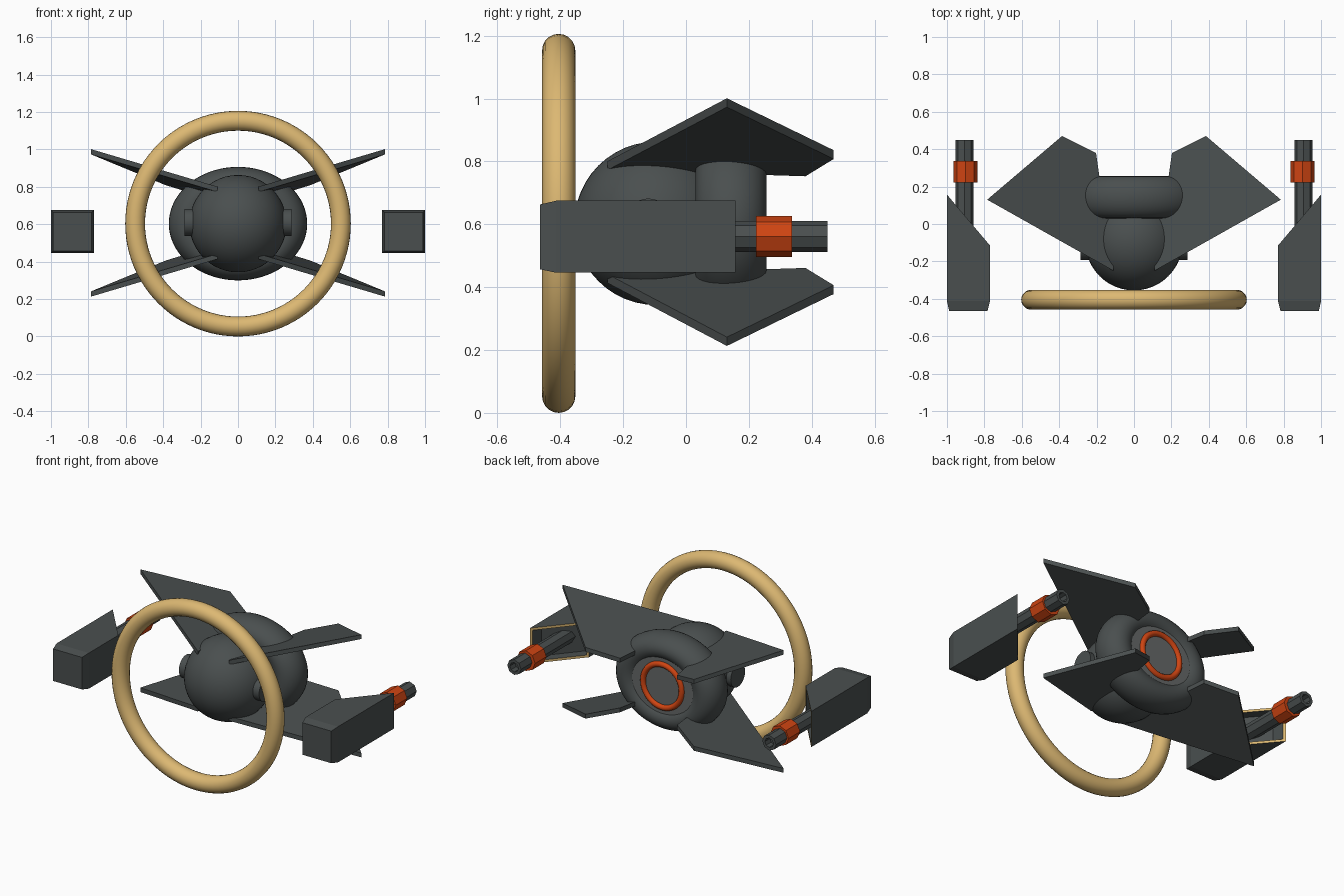
import bpy, bmesh, math
from mathutils import Vector

if "Cube" in bpy.data.objects:
    bpy.data.objects.remove(bpy.data.objects["Cube"])

ZC = 0.603  # height of the main axis


def material(name, rgb):
    m = bpy.data.materials.new(name)
    m.diffuse_color = (*rgb, 1)
    m.use_nodes = True
    m.node_tree.nodes["Principled BSDF"].inputs["Base Color"].default_value = m.diffuse_color
    return m


DARK = material("dark grey", (0.068, 0.078, 0.078))
MID = material("mid grey", (0.13, 0.14, 0.138))
GOLD = material("gold", (0.72, 0.48, 0.17))
ORANGE = material("orange", (0.62, 0.058, 0.006))


def finish(name, mats, smooth=True):
    ob = bpy.context.object
    ob.name = name
    for m in mats:
        ob.data.materials.append(m)
    bpy.ops.object.transform_apply(location=False, rotation=True, scale=True)
    if smooth:
        bpy.ops.object.shade_smooth_by_angle(angle=math.radians(40))
    return ob


def torus(name, y, R, r, mat, scale=(1, 1, 1), segs=(72, 20)):
    bpy.ops.mesh.primitive_torus_add(location=(0, y, ZC), rotation=(math.pi / 2, 0, 0),
                                     major_radius=R, minor_radius=r,
                                     major_segments=segs[0], minor_segments=segs[1])
    bpy.context.object.scale = scale
    return finish(name, [mat])


def from_bmesh(name, bm, mats):
    bmesh.ops.recalc_face_normals(bm, faces=bm.faces)
    me = bpy.data.meshes.new(name)
    bm.to_mesh(me)
    bm.free()
    ob = bpy.data.objects.new(name, me)
    bpy.context.collection.objects.link(ob)
    for m in mats:
        me.materials.append(m)
    return ob


def loft(bm, loops):
    """Skin equal-length loops and cap both ends; returns the last cap."""
    rows = [[bm.verts.new(p) for p in lp] for lp in loops]
    n = len(rows[0])
    for a, b in zip(rows, rows[1:]):
        for i in range(n):
            j = (i + 1) % n
            bm.faces.new((a[i], a[j], b[j], b[i]))
    bm.faces.new(rows[0])
    return bm.faces.new(rows[-1])


# Front ring
torus("front_ring", -0.405, 0.55, 0.053, GOLD, segs=(96, 20))

# Round body
bpy.ops.mesh.primitive_uv_sphere_add(segments=48, ring_count=24, radius=0.26,
                                     location=(0, -0.095, ZC))
finish("body_sphere", [DARK])

# Rear collar with thruster plate and glowing ring
torus("rear_collar", 0.143, 0.27, 0.10, DARK, scale=(1, 0.82, 1.13), segs=(72, 28))
bpy.ops.mesh.primitive_cylinder_add(vertices=48, radius=0.24, depth=0.12,
                                    location=(0, 0.178, ZC), rotation=(math.pi / 2, 0, 0))
bpy.context.object.scale = (1, 0.84, 1)
finish("thruster_plate", [MID])
torus("thruster_ring", 0.238, 0.137, 0.018, ORANGE, segs=(48, 12))

# Round hubs on the body sides
bpy.ops.mesh.primitive_cylinder_add(vertices=32, radius=0.073, depth=0.57,
                                    location=(0, -0.12, 0.609), rotation=(0, math.pi / 2, 0))
finish("side_hubs", [DARK])

# Four slanted wing plates
OUTLINE = [(0.11, -0.25), (0.785, 0.13), (0.385, 0.47), (0.203, 0.38), (0.18, 0.22), (0.10, 0.0)]
for sx, side in ((1, "right"), (-1, "left")):
    for sz, level in ((1, "upper"), (-1, "lower")):
        bm = bmesh.new()
        loops = []
        for t in (-0.014, 0.014):
            loops.append([(sx * x, y, 0.607 + sz * (0.183 + 0.343 * (x - 0.12)
                           - 0.082 * (y + 0.25) + t)) for x, y in OUTLINE])
        loft(bm, loops)
        from_bmesh(f"{level}_{side}_wing", bm, [DARK])


def tube(name, cx, y0, y1, r, mat, hole=0):
    """Eight-sided bar along y, with an optional recess in its rear end."""
    def ring(y, rad):
        return [(cx + rad * math.cos(k * math.pi / 4), y, 0.561 + rad * math.sin(k * math.pi / 4))
                for k in range(8)]
    loops = [ring(y0, r), ring(y1, r)]
    if hole:
        loops += [ring(y1, hole), ring(y1 - 0.05, hole)]
    bm = bmesh.new()
    loft(bm, loops)
    from_bmesh(name, bm, [mat])


# Side pods with an open slanted rear, exhaust bar and orange band
for s, side in ((1, "right"), (-1, "left")):
    def rect(x0, x1, z0, z1, y0, y1):
        return [(s * x0, y0, z0), (s * x1, y1, z0), (s * x1, y1, z1), (s * x0, y0, z1)]
    bm = bmesh.new()
    cut = loft(bm, [rect(0.783, 0.988, 0.457, 0.663, -0.465, -0.465),
                    rect(0.77, 1.0, 0.446, 0.675, -0.413, -0.413),
                    rect(0.77, 1.0, 0.446, 0.675, -0.115, 0.157)])
    bmesh.ops.recalc_face_normals(bm, faces=bm.faces)
    rim = bmesh.ops.inset_region(bm, faces=[cut], thickness=0.022, depth=0)["faces"]
    for f in rim:
        f.material_index = 1
    # sink the opening straight forward into the pod
    new = bmesh.ops.extrude_discrete_faces(bm, faces=[cut])["faces"]
    for f in new:
        bmesh.ops.translate(bm, verts=f.verts, vec=Vector((0, -0.09, 0)))
    from_bmesh(f"{side}_pod", bm, [DARK, GOLD])

    tube(f"{side}_exhaust", s * 0.906, -0.12, 0.45, 0.049, DARK, hole=0.03)
    tube(f"{side}_exhaust_band", s * 0.901, 0.222, 0.338, 0.065, ORANGE)
